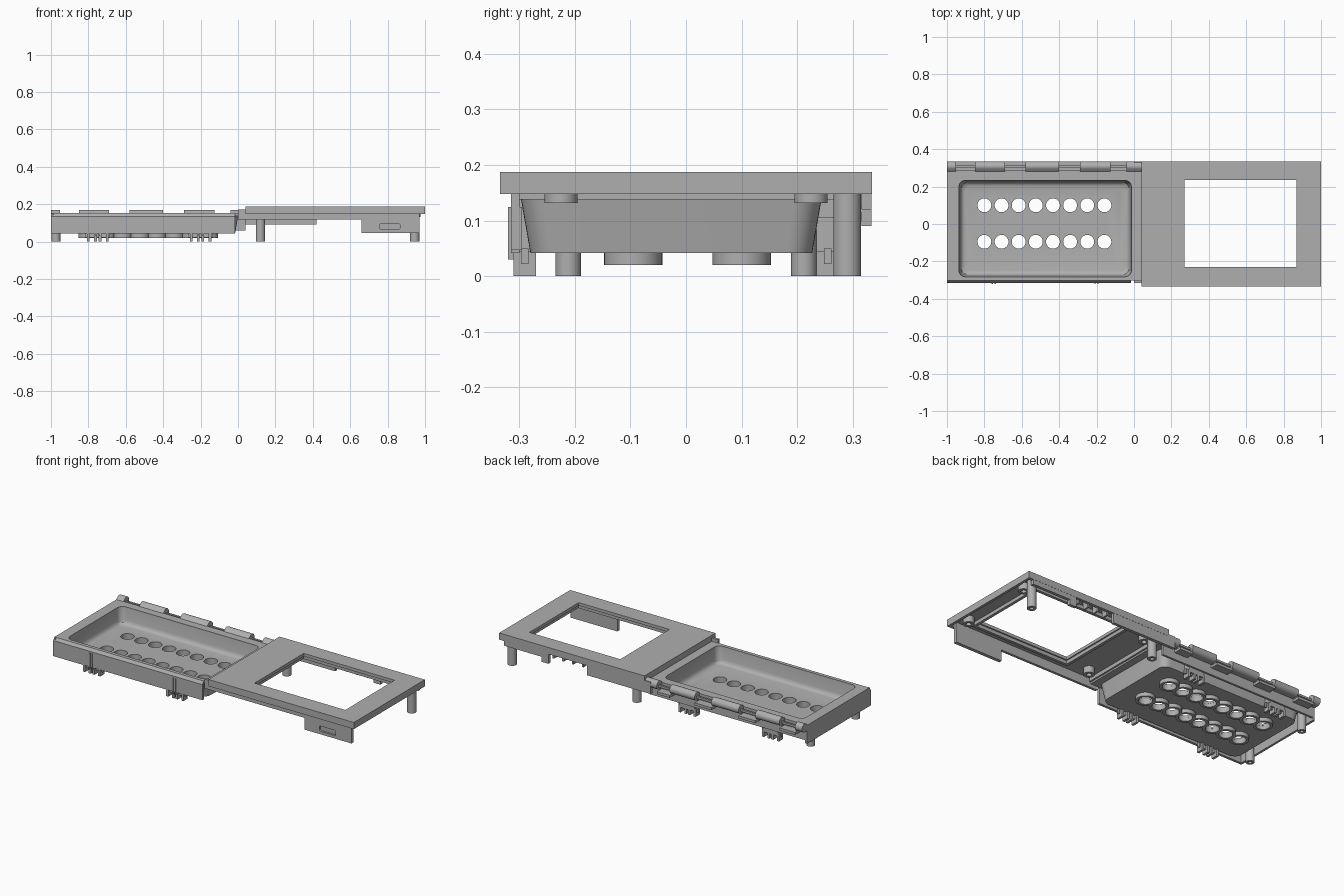
import bpy, bmesh, math
from mathutils import Matrix, Vector

default = bpy.data.objects.get("Cube")
if default:
    bpy.data.objects.remove(default, do_unlink=True)

grey = bpy.data.materials.new("plastic_grey")
grey.use_nodes = True
COLOUR = (0.43, 0.43, 0.43, 1)
grey.diffuse_color = COLOUR
grey.node_tree.nodes["Principled BSDF"].inputs["Base Color"].default_value = COLOUR


def finish(name, bm):
    bmesh.ops.recalc_face_normals(bm, faces=bm.faces)
    mesh = bpy.data.meshes.new(name)
    bm.to_mesh(mesh)
    bm.free()
    mesh.materials.append(grey)
    ob = bpy.data.objects.new(name, mesh)
    bpy.context.collection.objects.link(ob)
    return ob


def box(name, x, y, z):
    bm = bmesh.new()
    size = [b - a for a, b in (x, y, z)]
    mid = [(a + b) / 2 for a, b in (x, y, z)]
    bmesh.ops.create_cube(bm, size=1, matrix=Matrix.Translation(mid) @ Matrix.Diagonal(size + [1]))
    return finish(name, bm)


def loft(name, loops):
    """Closed solid through matching loops of points."""
    bm = bmesh.new()
    rings = [[bm.verts.new(p) for p in loop] for loop in loops]
    n = len(rings[0])
    for a, b in zip(rings, rings[1:]):
        for i in range(n):
            bm.faces.new((a[i], a[(i + 1) % n], b[(i + 1) % n], b[i]))
    bm.faces.new(rings[0])
    bm.faces.new(rings[-1])
    return finish(name, bm)


def circle(x, y, z, r, n=32):
    return [(x + r * math.cos(math.tau * i / n), y + r * math.sin(math.tau * i / n), z) for i in range(n)]


def cylinder(name, x, y, r, z0, z1):
    return loft(name, [circle(x, y, z0, r), circle(x, y, z1, r)])


def tube(name, x, y, r, hole, z0, z1):
    """Ring-shaped post, open at both ends."""
    bm = bmesh.new()
    profile = ((r, z0), (r, z1), (hole, z1), (hole, z0))
    rings = [[bm.verts.new(p) for p in circle(x, y, z, rad)] for rad, z in profile]
    for a, b in zip(rings, rings[1:] + rings[:1]):
        for i in range(len(a)):
            j = (i + 1) % len(a)
            bm.faces.new((a[i], a[j], b[j], b[i]))
    return finish(name, bm)


def rounded(x0, x1, y0, y1, r, z, inset=0, steps=8):
    x0, x1, y0, y1 = x0 + inset, x1 - inset, y0 + inset, y1 - inset
    points = []
    corners = ((x1 - r, y1 - r), (x0 + r, y1 - r), (x0 + r, y0 + r), (x1 - r, y0 + r))
    for q, (cx, cy) in enumerate(corners):
        for i in range(steps + 1):
            a = math.pi / 2 * (q + i / steps)
            points.append((cx + r * math.cos(a), cy + r * math.sin(a), z))
    return points


def cut(target, cutters, keep=False):
    for c in cutters:
        mod = target.modifiers.new("cut", 'BOOLEAN')
        mod.operation, mod.solver, mod.object = 'DIFFERENCE', 'EXACT', c
    bpy.context.view_layer.update()
    evaluated = target.evaluated_get(bpy.context.evaluated_depsgraph_get())
    mesh = bpy.data.meshes.new_from_object(evaluated)
    target.modifiers.clear()
    target.data = mesh
    if not keep:
        for c in cutters:
            bpy.data.objects.remove(c, do_unlink=True)


# Recessed tray with two rows of holes
outer = (-0.952, 0.002, -0.298, 0.245)
inner = (-0.938, -0.012, -0.284, 0.235)
tray = loft("tray", [rounded(*outer, 0.045, 0.042, 0.018), rounded(*outer, 0.05, 0.145)])
levels = ((0.054, 0.034), (0.057, 0.023), (0.066, 0.014), (0.08, 0.01), (0.145, 0.002), (0.2, 0))
hollow = loft("hollow_cutter", [rounded(*inner, 0.035, z, inset) for z, inset in levels])
rim = box("tray_rim", (-1, 0.045), (-0.303, 0.285), (0.138, 0.152))
cut(rim, [hollow], keep=True)
spots = [(-0.8 + 0.0917 * i, y) for y in (-0.095, 0.1) for i in range(8)]
cut(tray, [hollow] + [cylinder("hole_cutter", x, y, 0.037, 0, 0.1) for x, y in spots])
for x, y in spots:
    tube("hole_collar", x, y, 0.0525, 0.0372, 0.02, 0.044)

# Tray skirts
section = [(-0.315, 0.042), (-0.315, 0.135), (-0.303, 0.152), (-0.3, 0.152), (-0.3, 0.042)]
loft("front_skirt", [[(x, y, z) for y, z in section] for x in (-1, -0.015)])
box("end_skirt", (-1, -0.987), (-0.31, 0.285), (0.042, 0.15))
box("back_skirt", (-1, 0.04), (0.272, 0.285), (0.06, 0.145))

# Feet at the tray end
for y in (-0.212, 0.212):
    tube("tray_foot", -0.973, y, 0.023, 0.01, 0, 0.14)

# Hinge knuckles and the recesses between them
for x0, x1 in ((-1, -0.953), (-0.85, -0.69), (-0.58, -0.4), (-0.29, -0.125), (-0.04, 0.04)):
    loops = []
    for x in (x0, x1):
        arc = [math.radians(-90 + 15 * i) for i in range(15)]
        loop = [(x, 0.309 + 0.025 * math.cos(a), 0.145 + 0.025 * math.sin(a)) for a in arc]
        loops.append(loop + [(x, 0.28, 0.152), (x, 0.28, 0.12)])
    loft("hinge_knuckle", loops)
for x0, x1 in ((-0.953, -0.85), (-0.69, -0.58), (-0.4, -0.29), (-0.125, -0.04)):
    box("hinge_recess", (x0, x1), (0.27, 0.333), (0.1, 0.115))
box("hinge_rod", (-0.99, 0.03), (0.303, 0.315), (0.134, 0.146))

# Snap clips, front and back
for x in (-0.75, -0.2):
    for sign, y in ((-1, -0.29), (1, 0.255)):
        for dx in (-0.05, -0.012, 0.012, 0.05):
            box("clip_prong", (x + dx - 0.007, x + dx + 0.007), (y - 0.02, y + 0.02), (0, 0.045))
        box("clip_bridge", (x - 0.065, x + 0.065), (y - 0.007, y + 0.007), (0.022, 0.05))
        if sign > 0:
            box("clip_block", (x - 0.05, x + 0.05), (0.235, 0.275), (0.03, 0.107))
    for dx in (-0.008, 0.008):
        box("clip_rib", (x + dx - 0.003, x + dx + 0.003), (-0.32, -0.3), (0.03, 0.125))

# Display cover with a window and a hollow underside
cover = box("display_cover", (0.04, 1), (-0.335, 0.335), (0.148, 0.188))
cut(cover, [box("window_cutter", (0.27, 0.87), (-0.23, 0.235), (0, 0.3)),
            box("underside_cutter", (0.055, 0.985), (-0.318, 0.318), (0.1, 0.17))])

# Raised frame under the window
for x in ((0.245, 0.262), (0.878, 0.895)):
    box("window_lip_side", x, (-0.255, 0.26), (0.15, 0.172))
for y in ((-0.255, -0.238), (0.243, 0.26)):
    box("window_lip_long", (0.262, 0.878), y, (0.15, 0.172))

# Cover front wall with a socket tab
box("cover_front_wall", (0, 0.97), (-0.315, -0.3), (0.117, 0.172))
tab = box("socket_tab", (0.66, 0.97), (-0.315, -0.295), (0.047, 0.125))
slot = [(x, -0.303, z) for x, z, _ in rounded(0.758, 0.866, 0.065, 0.096, 0.008, 0)]
cut(tab, [loft("slot_cutter", [slot, [(x, -0.35, z) for x, y, z in slot]])])

# Cover back wall with a notch and short ribs
box("cover_back_wall_inner", (0, 0.42), (0.316, 0.334), (0.09, 0.16))
box("cover_back_wall_outer", (0.68, 0.97), (0.316, 0.334), (0.12, 0.16))
box("cover_back_tab", (0.675, 0.72), (0.316, 0.334), (0.09, 0.16))
for i in range(4):
    x = 0.45 + 0.065 * i
    box("cover_back_rib", (x, x + 0.01), (0.285, 0.325), (0.125, 0.172))

# Cover posts and screw bosses
for x in (0.12, 0.945):
    tube("cover_post", x, 0.29, 0.025, 0.011, 0, 0.172)
    for y in (-0.225, 0.225):
        tube("screw_boss", x, y, 0.03, 0.014, 0.132, 0.172)

# Smooth round surfaces, keep edges sharp
bpy.ops.object.select_all(action='DESELECT')
for ob in bpy.context.scene.objects:
    if ob.type == 'MESH' and grey.name in ob.data.materials:
        ob.select_set(True)
        bpy.context.view_layer.objects.active = ob
bpy.ops.object.shade_smooth_by_angle(angle=math.radians(30))
